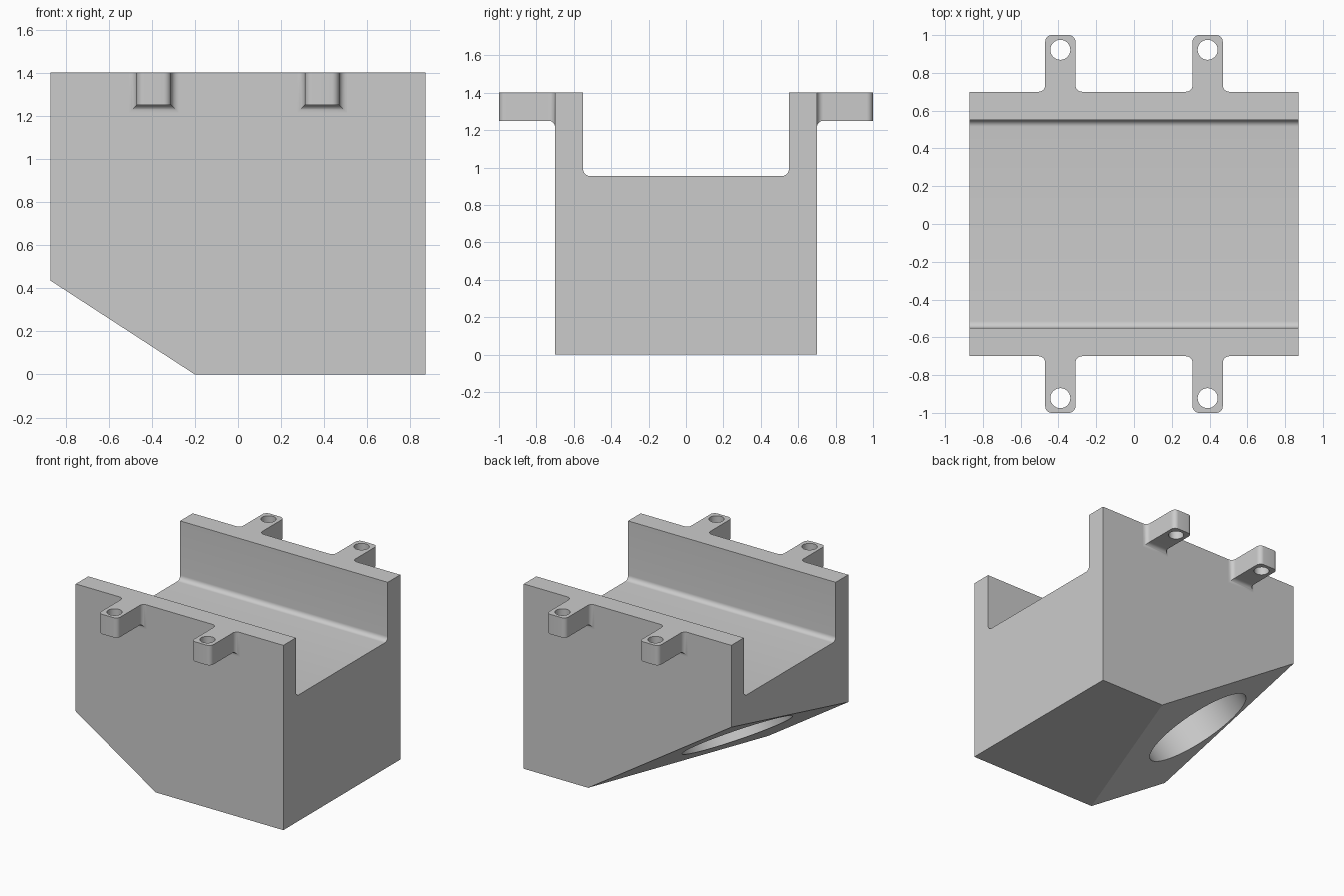
import bpy, bmesh, math
from mathutils import Vector

cube = bpy.data.objects.get("Cube")
if cube:
    bpy.data.objects.remove(cube, do_unlink=True)

grey = bpy.data.materials.new("light_grey")
grey.use_nodes = True
COLOUR = (0.6, 0.6, 0.6, 1)
grey.diffuse_color = COLOUR
grey.node_tree.nodes["Principled BSDF"].inputs["Base Color"].default_value = COLOUR

HALF_X, WALL_Y, TOP = 0.87, 0.70, 1.40
CHANNEL_Y, FLOOR, FILLET = 0.55, 0.955, 0.035


def make_object(name, bm):
    bmesh.ops.recalc_face_normals(bm, faces=bm.faces)
    mesh = bpy.data.meshes.new(name)
    bm.to_mesh(mesh)
    bm.free()
    mesh.materials.append(grey)
    obj = bpy.data.objects.new(name, mesh)
    bpy.context.collection.objects.link(obj)
    return obj


def cutter(name, radius, depth, centre, axis, sides):
    bm = bmesh.new()
    bmesh.ops.create_cone(bm, cap_ends=True, segments=sides, radius1=radius,
                          radius2=radius, depth=depth)
    obj = make_object(name, bm)
    obj.rotation_euler = axis.to_track_quat("Z", "Y").to_euler()
    obj.location = centre
    obj.hide_render = True
    obj.hide_set(True)
    return obj


def subtract(obj, tool):
    mod = obj.modifiers.new("cut", "BOOLEAN")
    mod.operation, mod.solver, mod.object = "DIFFERENCE", "EXACT", tool


def finish(obj):
    """Apply the cuts, remove the cutters and smooth the curved faces."""
    bpy.ops.object.select_all(action="DESELECT")
    bpy.context.view_layer.objects.active = obj
    obj.select_set(True)
    tools = [m.object for m in obj.modifiers]
    for m in list(obj.modifiers):
        bpy.ops.object.modifier_apply(modifier=m.name)
    for t in tools:
        bpy.data.objects.remove(t, do_unlink=True)
    bpy.ops.object.shade_smooth_by_angle(angle=math.radians(30))


# Body: U-shaped profile with rounded channel corners, extruded along x
half = [(WALL_Y, 0), (WALL_Y, TOP), (CHANNEL_Y, TOP)]
for i in range(9):
    a = i / 8 * math.pi / 2
    half.append((CHANNEL_Y - FILLET + FILLET * math.cos(a),
                 FLOOR + FILLET - FILLET * math.sin(a)))
profile = half + [(-y, z) for y, z in reversed(half)]
bm = bmesh.new()
face = bm.faces.new([bm.verts.new((-HALF_X, y, z)) for y, z in profile])
new = bmesh.ops.extrude_face_region(bm, geom=[face])["geom"]
bmesh.ops.translate(bm, vec=(2 * HALF_X, 0, 0),
                    verts=[v for v in new if isinstance(v, bmesh.types.BMVert)])

# Compound-angled cut across the lower corner
normal = Vector((-0.65, 0.246, -1)).normalized()
cut = bmesh.ops.bisect_plane(bm, geom=bm.verts[:] + bm.edges[:] + bm.faces[:],
                             plane_co=(0.065, 0, 0), plane_no=normal, clear_outer=True)
rim = [e for e in cut["geom_cut"] if isinstance(e, bmesh.types.BMEdge)]
bmesh.ops.holes_fill(bm, edges=rim)
body = make_object("body", bm)

# Round socket bored square to the angled face
subtract(body, cutter("socket_cutter", 0.40, 0.56, (-0.50, 0.10, 0.39), normal, 64))
finish(body)

# Mounting lugs: rectangles lofted outwards, flared at the wall, rounded at the tip
LUG_HALF, LUG_BOTTOM, FLARE, TIP = 0.08, 1.25, 0.035, 0.035
stations = []
for i in range(9):
    a = i / 8 * math.pi / 2
    grow = FLARE * (1 - math.sin(a))
    stations.append((WALL_Y + FLARE * (1 - math.cos(a)), LUG_HALF + grow, LUG_BOTTOM - grow))
for i in range(9):
    a = i / 8 * math.pi / 2
    stations.append((1 - TIP + TIP * math.sin(a),
                     LUG_HALF - TIP + TIP * math.cos(a), LUG_BOTTOM))

for side, side_name in ((-1, "front"), (1, "back")):
    for end, end_name in ((-1, "right"), (1, "left")):
        cx = end * 0.39
        bm = bmesh.new()
        rings = [[bm.verts.new((cx + sx * w, side * y, z))
                  for sx, z in ((-1, low), (1, low), (1, TOP), (-1, TOP))]
                 for y, w, low in stations]
        for r, s in zip(rings, rings[1:]):
            for k in range(4):
                n = (k + 1) % 4
                bm.faces.new((r[k], r[n], s[n], s[k]))
        bm.faces.new(rings[0])
        bm.faces.new(rings[-1])
        lug = make_object(f"{side_name}_{end_name}_lug", bm)
        subtract(lug, cutter("screw_hole_cutter", 0.053, 0.6,
                             (cx, side * 0.922, LUG_BOTTOM), Vector((0, 0, 1)), 32))
        finish(lug)
